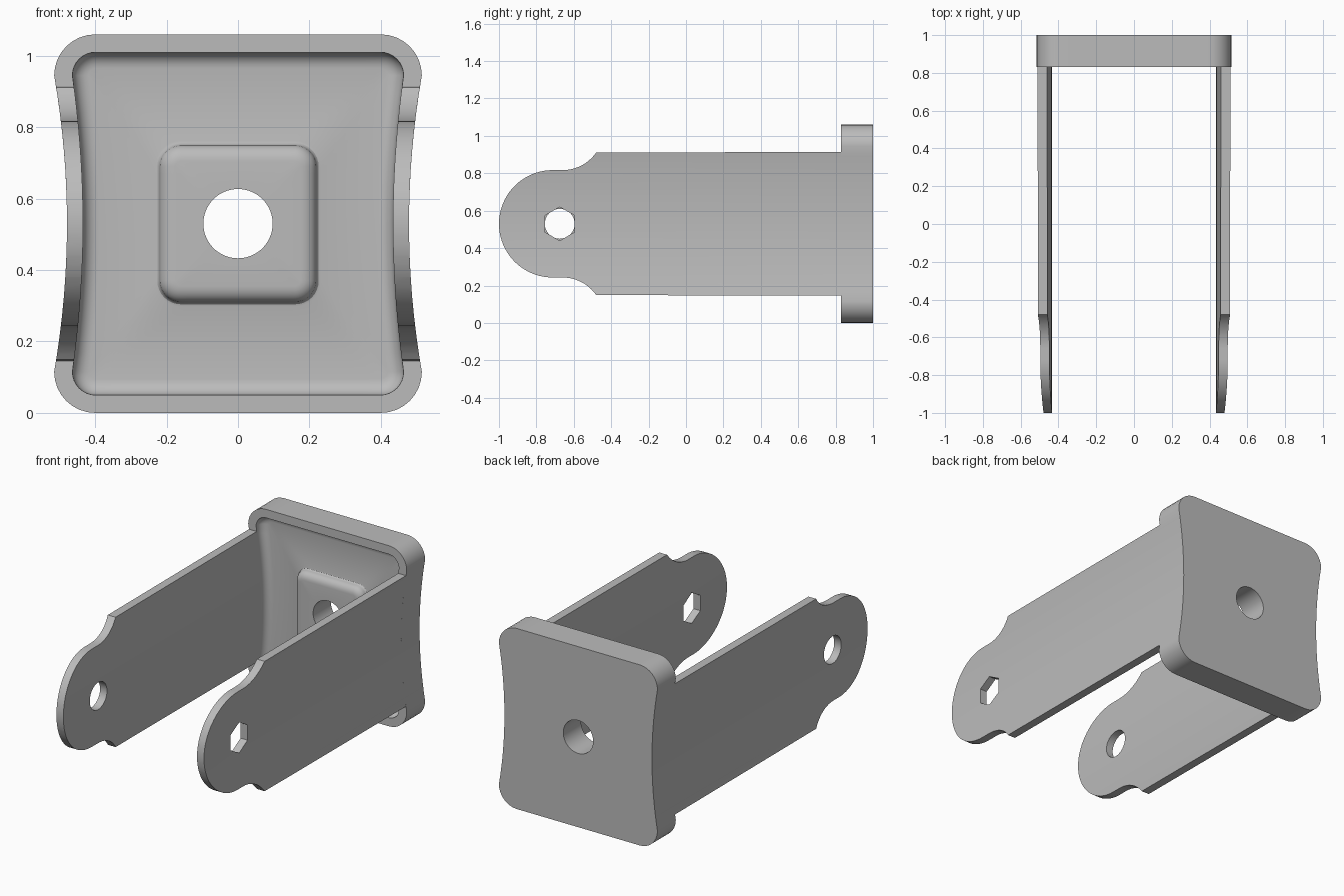
import bpy, bmesh
from math import sin, cos, pi, hypot, atan2

cube = bpy.data.objects.get("Cube")
if cube:
    bpy.data.objects.remove(cube)

CZ = 0.53                      # height of the centre axis
RIM, BACK, FLOOR, BOSS = 0.83, 1.0, 0.885, 0.835
OUT_MID, OUT_R = 0.479, 2.4    # waisted outer side
IN_MID, IN_R = 0.434, 2.9      # waisted inner side

metal = bpy.data.materials.new("grey metal")
metal.use_nodes = True
grey = (0.5, 0.5, 0.5, 1)
metal.diffuse_color = grey
metal.node_tree.nodes["Principled BSDF"].inputs["Base Color"].default_value = grey


def bow(mid, radius, dz):
    return mid + dz * dz / (2 * radius)


def outline(mid, half, corner, radius=1e4):
    """Rounded rectangle with bowed sides, as (x, z) around the centre."""
    n, k = 16, 8
    zc = half - corner
    edge = bow(mid, radius, zc)
    xc = edge - corner
    side = [(bow(mid, radius, zc * i / n), zc * i / n) for i in range(-n, n, 2)]
    turn = [(xc + corner * cos(a), zc + corner * sin(a))
            for a in (pi / 2 * i / k for i in range(k))]
    top = [(xc * (1 - 2 * i / n), half) for i in range(n)]
    turn2 = [(-xc - corner * sin(a), zc + corner * cos(a))
             for a in (pi / 2 * i / k for i in range(k))]
    upper = side + turn + top + turn2
    return upper + [(-x, -z) for x, z in upper]


def circle(r, count, start=0.0):
    return [(r * cos(start + 2 * pi * i / count), r * sin(start + 2 * pi * i / count))
            for i in range(count)]


def finish(name, bm):
    bmesh.ops.recalc_face_normals(bm, faces=bm.faces)
    mesh = bpy.data.meshes.new(name)
    bm.to_mesh(mesh)
    bm.free()
    ob = bpy.data.objects.new(name, mesh)
    bpy.context.collection.objects.link(ob)
    mesh.materials.append(metal)
    return ob


def smooth(ob):
    bpy.ops.object.select_all(action='DESELECT')
    ob.select_set(True)
    bpy.context.view_layer.objects.active = ob
    bpy.ops.object.shade_smooth_by_angle(angle=pi / 6)


def loft(name, rings, closed=False):
    """Skin a list of rings of 3D points; closed joins last to first."""
    bm = bmesh.new()
    loops = [[bm.verts.new(p) for p in ring] for ring in rings]
    n = len(loops[0])
    pairs = list(zip(loops, loops[1:]))
    if closed:
        pairs.append((loops[-1], loops[0]))
    else:
        bm.faces.new(loops[0])
        bm.faces.new(loops[-1])
    for a, b in pairs:
        for i in range(n):
            j = (i + 1) % n
            bm.faces.new((a[i], a[j], b[j], b[i]))
    return finish(name, bm)


# End plate: rim, filleted recess, raised boss and bore in one closed skin
def ring(points, y):
    return [(x, y, CZ + z) for x, z in points]


rings = [ring(outline(OUT_MID, CZ, 0.115, OUT_R), y) for y in (BACK, RIM)]
rings.append(ring(outline(IN_MID, 0.48, 0.065, IN_R), RIM))
fillet = 0.045
for i in range(7):
    a = pi / 2 * i / 6
    d = fillet * (1 - cos(a))
    rings.append(ring(outline(IN_MID - d, 0.48 - d, 0.065 - d, IN_R),
                      FLOOR - fillet * (1 - sin(a))))
foot = 0.012
for i in range(4):
    a = pi / 2 * i / 3
    d = foot * (1 - sin(a))
    rings.append(ring(outline(0.22 + d, 0.22 + d, 0.06 + d),
                      FLOOR - foot * (1 - cos(a))))
crown = FLOOR - foot - BOSS
for i in range(1, 7):
    a = pi / 2 * i / 6
    d = 0.045 * (1 - cos(a))
    rings.append(ring(outline(0.22 - d, 0.22 - d, 0.06 - d), BOSS + crown * (1 - sin(a))))
count = len(rings[0])
# start the bore at the same corner as the outlines
bore = circle(0.097, count, -pi / 2 * 16 / 24)
bore = circle(0.097, count, -2 * pi * 8 / count)
rings += [ring(bore, BOSS), ring(bore, BACK)]
smooth(loft("end_plate", rings, closed=True))


# Arm silhouette in the y-z plane, upper half from root to tip
def arm_profile():
    tip_r, cut_r = 0.287, 0.219
    tip_y, cut_y = -0.713, -0.66
    end = atan2(0.48 + cut_y, 0) and atan2(0.18, 0.125)
    half = [(RIM, 0.384)]
    half += [(cut_y + cut_r * sin(a), tip_r + cut_r * (1 - cos(a)))
             for a in (end * (1 - i / 10) for i in range(11))]
    half += [(tip_y - tip_r * sin(a), tip_r * cos(a))
             for a in (pi / 2 * i / 20 for i in range(21))]
    return half + [(y, -z) for y, z in reversed(half[:-1])]


def prism(name, profile):
    ob = loft(name, [[(x, y, CZ + z) for y, z in profile] for x in (-1, 1)])
    ob.hide_render = True
    return ob


def boolean(ob, cutter, operation):
    mod = ob.modifiers.new("cut", 'BOOLEAN')
    mod.object, mod.operation, mod.solver = cutter, operation, 'EXACT'
    bpy.context.view_layer.objects.active = ob
    bpy.ops.object.modifier_apply(modifier=mod.name)
    bpy.data.objects.remove(cutter)


# Arms: curved strap trimmed to the silhouette, hex hole left, round hole right
for name, side, hole in (("left_arm", 1, circle(0.09, 6, pi / 6)),
                         ("right_arm", -1, circle(0.08, 40))):
    levels = [0.42 * i / 14 for i in range(-14, 15)]
    section = [(bow(OUT_MID, OUT_R, z), z) for z in levels]
    section += [(bow(IN_MID, IN_R, z), z) for z in reversed(levels)]
    arm = loft(name, [[(side * x, y, CZ + z) for x, z in section] for y in (-1.1, 0.9)])
    boolean(arm, prism("arm_cutter", arm_profile()), 'INTERSECT')
    boolean(arm, prism("hole_cutter", [(y - 0.675, z) for y, z in hole]), 'DIFFERENCE')
    smooth(arm)
